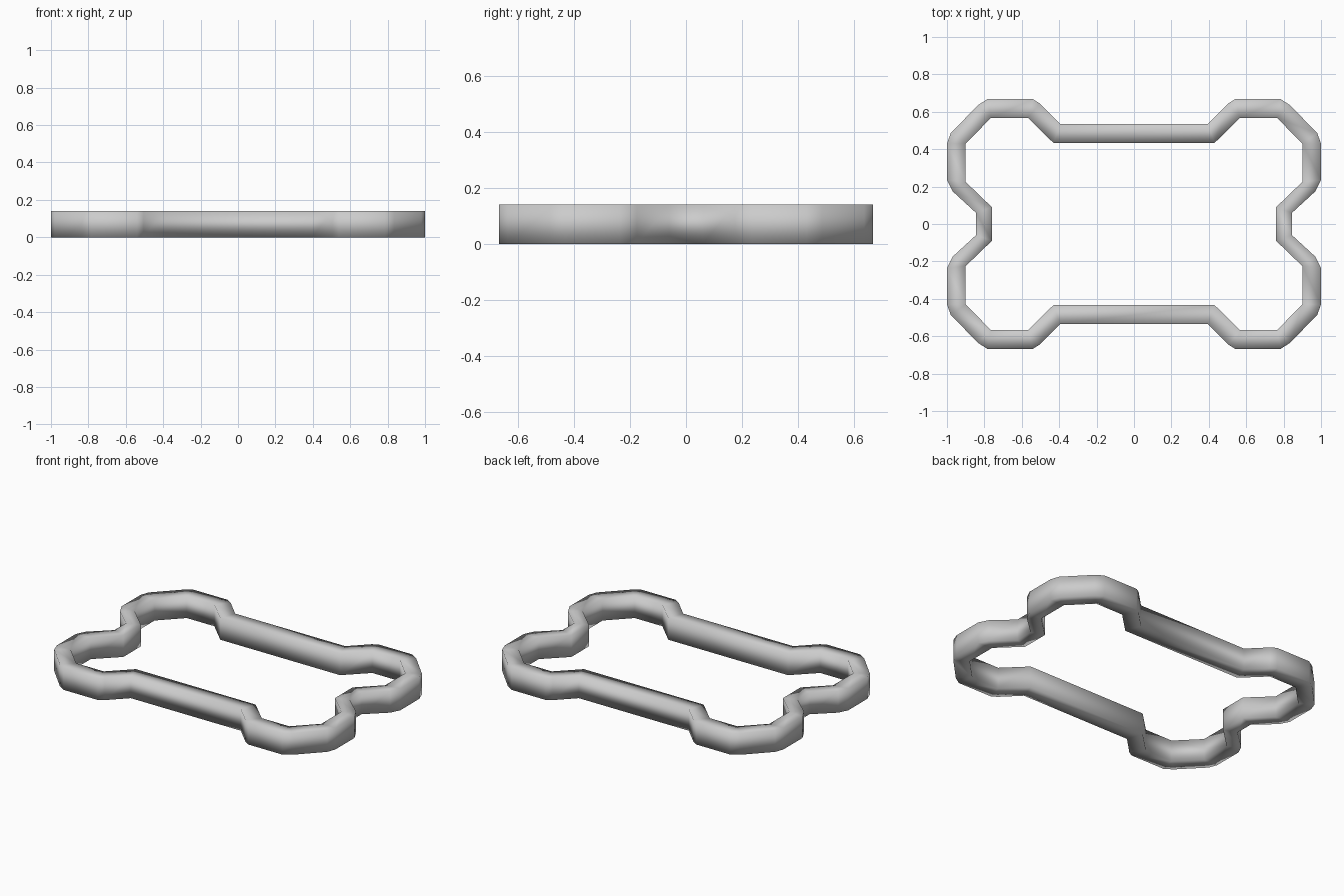
import bpy, bmesh

if "Cube" in bpy.data.objects:
    bpy.data.objects.remove(bpy.data.objects["Cube"])

HEIGHT = 0.14

# One quarter of the outline: (outer x, outer y, inner x, inner y)
quarter = [
    (0.845, 0.06, 0.76, 0.09),
    (0.97, 0.175, 0.90, 0.225),
    (1.00, 0.235, 0.90, 0.225),
    (1.00, 0.43, 0.90, 0.43),
    (0.98, 0.485, 0.90, 0.43),
    (0.835, 0.635, 0.765, 0.567),
    (0.785, 0.667, 0.765, 0.567),
    (0.54, 0.667, 0.567, 0.567),
    (0.505, 0.645, 0.567, 0.567),
    (0.395, 0.535, 0.43, 0.433),
]


def mirrored(points, sx, sy):
    return [(a * sx, b * sy, c * sx, d * sy) for a, b, c, d in points]


# Mirror the quarter into the full closed bone outline
outline = (quarter + mirrored(quarter, -1, 1)[::-1]
           + mirrored(quarter, -1, -1) + mirrored(quarter, 1, -1)[::-1])

# Sweep a rectangular wall section around the outline
bm = bmesh.new()
sections = []
for ox, oy, ix, iy in outline:
    sections.append([bm.verts.new(p) for p in (
        (ox, oy, 0), (ox, oy, HEIGHT), (ix, iy, HEIGHT), (ix, iy, 0))])
for i, a in enumerate(sections):
    b = sections[(i + 1) % len(sections)]
    for j in range(4):
        k = (j + 1) % 4
        bm.faces.new((a[j], b[j], b[k], a[k]))

# Merge shared inner corners and tidy normals
bmesh.ops.remove_doubles(bm, verts=bm.verts[:], dist=0.0005)
bmesh.ops.recalc_face_normals(bm, faces=bm.faces[:])
for f in bm.faces:
    f.smooth = True

mesh = bpy.data.meshes.new("bone_shaped_ring")
bm.to_mesh(mesh)
bm.free()
ring = bpy.data.objects.new("bone_shaped_ring", mesh)
bpy.context.collection.objects.link(ring)
